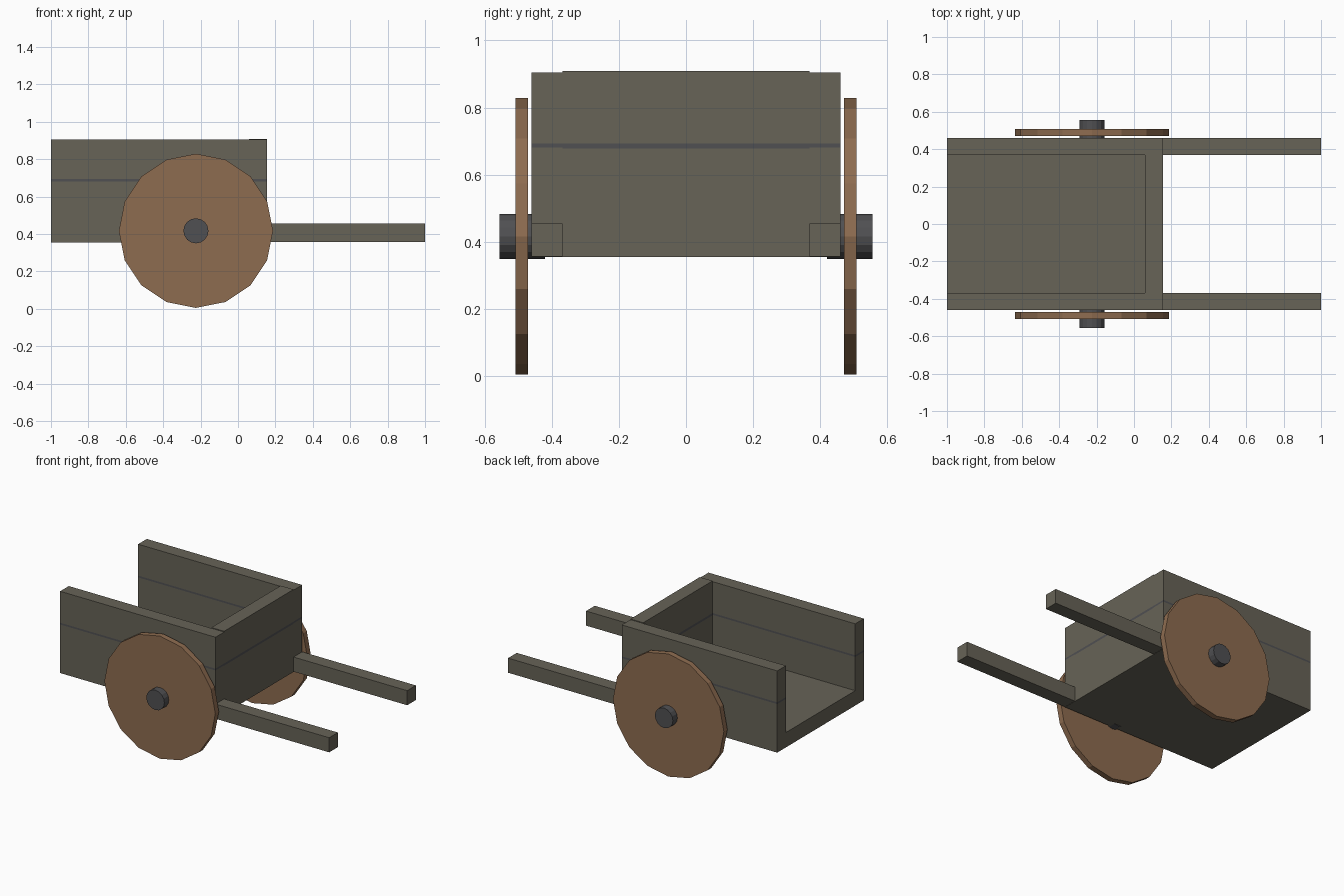
import bpy
from math import pi

if "Cube" in bpy.data.objects:
    bpy.data.objects.remove(bpy.data.objects["Cube"])


def material(name, rgb):
    m = bpy.data.materials.new(name)
    m.diffuse_color = (*rgb, 1)
    m.use_nodes = True
    m.node_tree.nodes["Principled BSDF"].inputs["Base Color"].default_value = m.diffuse_color
    return m


WOOD = material("weathered_wood", (0.135, 0.125, 0.095))
WHEEL = material("wheel_wood", (0.27, 0.15, 0.08))
DARK = material("dark_iron", (0.08, 0.08, 0.085))


def box(name, x, y, z, mat):
    """Box from (min, max) ranges on each axis."""
    bpy.ops.mesh.primitive_cube_add(size=1)
    o = bpy.context.object
    o.name = name
    for v in o.data.vertices:
        v.co = [r[0] if c < 0 else r[1] for c, r in zip(v.co, (x, y, z))]
    o.data.materials.append(mat)
    return o


def disc(name, radius, y, mat):
    """16-sided cylinder along y, centred on the axle line."""
    bpy.ops.mesh.primitive_cylinder_add(
        vertices=16, radius=radius, depth=y[1] - y[0],
        location=(-0.225, sum(y) / 2, 0.417), rotation=(pi / 2, 0, 0))
    o = bpy.context.object
    o.name = name
    o.data.materials.append(mat)


BACK, FRONT, INNER, OUTER = -1.0, 0.155, 0.368, 0.46

# Floor and front board, fitted between the side boards
box("floor", (BACK, 0.06), (-INNER, INNER), (0.355, 0.455), WOOD)
box("front_board_lower", (0.06, FRONT), (-INNER, INNER), (0.355, 0.678), WOOD)
box("front_seam", (0.06, FRONT), (-INNER, INNER), (0.678, 0.693), DARK)
box("front_board_upper", (0.06, FRONT), (-INNER, INNER), (0.693, 0.909), WOOD)

for side, s in (("left", 1), ("right", -1)):
    def span(a, b):
        return tuple(sorted((s * a, s * b)))

    # Side boards with the dark seam between them
    y = span(INNER, OUTER)
    box(side + "_board_lower", (BACK, FRONT), y, (0.355, 0.681), WOOD)
    box(side + "_seam", (BACK, FRONT), y, (0.681, 0.693), DARK)
    box(side + "_board_upper", (BACK, FRONT), y, (0.693, 0.904), WOOD)
    # Shaft, wheel and axle stub
    box(side + "_shaft", (FRONT, 1.0), y, (0.357, 0.455), WOOD)
    disc(side + "_wheel", 0.412, span(0.47, 0.508), WHEEL)
    disc(side + "_axle", 0.067, span(0.42, 0.556), DARK)
